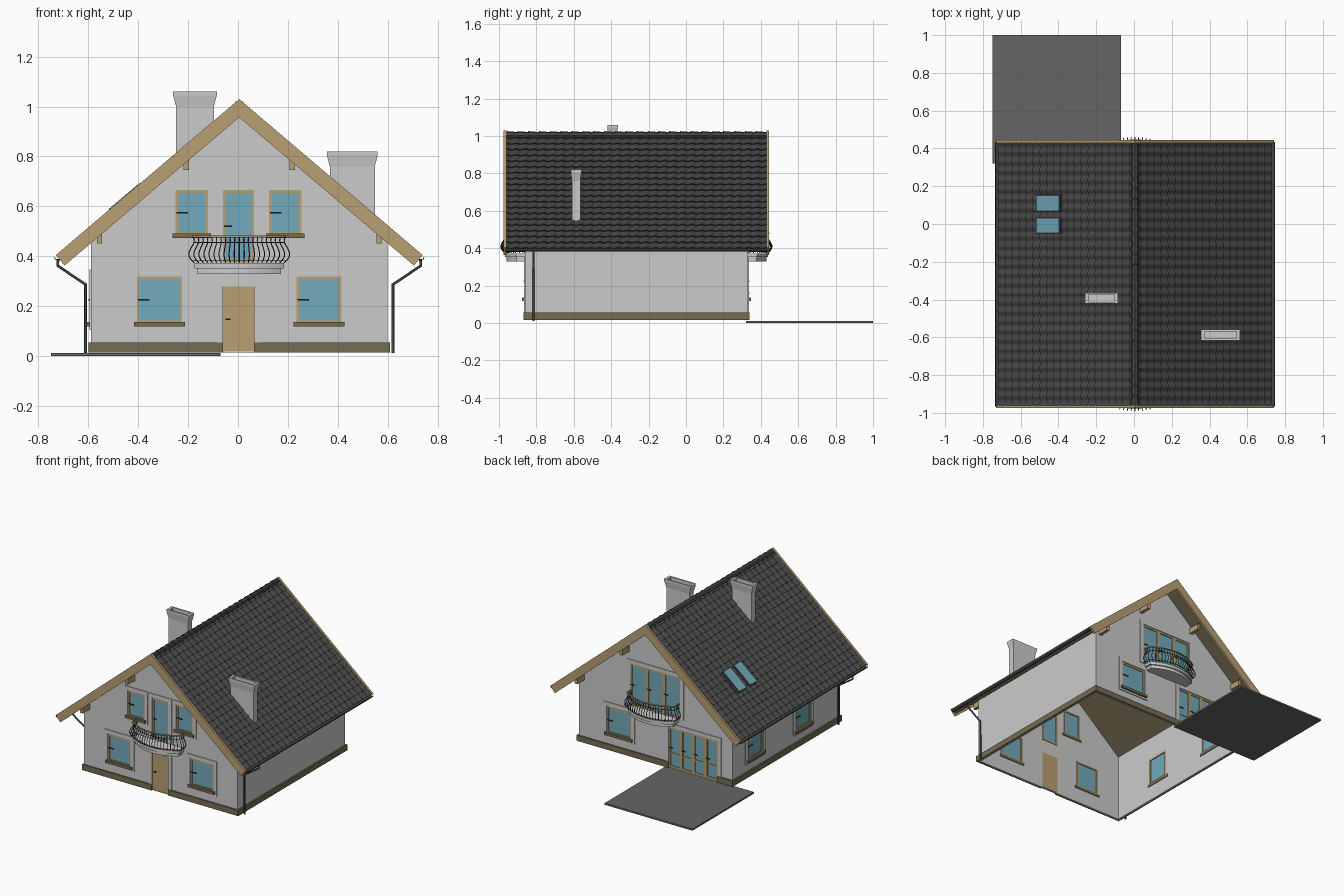
import bpy, bmesh, math
from mathutils import Matrix, Vector

if "Cube" in bpy.data.objects:
    bpy.data.objects.remove(bpy.data.objects["Cube"])

CX, APEX, SLOPE = 0.005, 1.03, 0.85
A = math.atan(SLOPE)
WOOD, GLASS, DARK = (.48, .35, .17, 1), (.17, .40, .50, 1), (.06, .06, .06, 1)
STONE, IRON, PAVE = (.18, .15, .085, 1), (.03, .03, .03, 1), (.13, .13, .13, 1)
ID = Matrix.Identity(4)
mats = {}

def paint(ob, color):
    if color:
        if color not in mats:
            mats[color] = bpy.data.materials.new("paint_%d" % len(mats))
            mats[color].diffuse_color = color
        ob.data.materials.append(mats[color])

def finish(name, bm, color=None, recalc=True):
    if recalc:
        bmesh.ops.recalc_face_normals(bm, faces=bm.faces)
    me = bpy.data.meshes.new(name)
    bm.to_mesh(me)
    bm.free()
    ob = bpy.data.objects.new(name, me)
    bpy.context.collection.objects.link(ob)
    paint(ob, color)
    return ob

def loft(bm, rings, caps=True):
    vs = [[bm.verts.new(p) for p in r] for r in rings]
    n = len(vs[0])
    for a, b in zip(vs, vs[1:]):
        for i in range(n):
            bm.faces.new((a[i], a[(i+1) % n], b[(i+1) % n], b[i]))
    if caps:
        bm.faces.new(vs[0][::-1])
        bm.faces.new(vs[-1])

def box(bm, x0, x1, y0, y1, z0, z1, M=ID):
    loft(bm, [[M @ Vector(p) for p in ((x0, y0, z), (x1, y0, z), (x1, y1, z), (x0, y1, z))]
              for z in (z0, z1)])

def prism(bm, pts, y0, y1):
    loft(bm, [[(x, y, z) for x, z in pts] for y in (y0, y1)])

def mirrored(pts):
    return [(CX + x, z) for x, z in pts] + [(CX - x, z) for x, z in pts[::-1] if x > 0]

def tubes(name, paths, radius, color, res=1):
    cu = bpy.data.curves.new(name, 'CURVE')
    cu.dimensions = '3D'
    cu.bevel_depth, cu.bevel_resolution, cu.use_fill_caps = radius, res, True
    for path in paths:
        sp = cu.splines.new('POLY')
        sp.points.add(len(path) - 1)
        for q, p in zip(sp.points, path):
            q.co = (*p, 1)
    ob = bpy.data.objects.new(name, cu)
    bpy.context.collection.objects.link(ob)
    paint(ob, color)

# wall frames: local x runs along the wall, -y points outward
FRONT = Matrix.Translation((0, -.86, 0))
BACK = Matrix.Translation((0, .33, 0)) @ Matrix.Rotation(math.pi, 4, 'Z')
LEFT = Matrix.Translation((-.59, 0, 0)) @ Matrix.Rotation(-math.pi/2, 4, 'Z')

holes, frames, glass, trims, sills, handles, door = [bmesh.new() for _ in range(7)]

def ring(bm, u0, u1, z0, z1, t, y0, y1, M, bottom=True):
    box(bm, u0, u0+t, y0, y1, z0, z1, M)
    box(bm, u1-t, u1, y0, y1, z0, z1, M)
    box(bm, u0+t, u1-t, y0, y1, z1-t, z1, M)
    if bottom:
        box(bm, u0+t, u1-t, y0, y1, z0, z0+t, M)

def opening(M, u0, u1, z0, z1, n=1, sill=True, bar=False):
    box(holes, u0, u1, -.05, .05, z0, z1, M)
    ring(trims, u0-.025, u1+.025, z0-(.025 if sill else 0), z1+.027, .025, -.006, .004, M, sill)
    w = (u1-u0) / n
    for i in range(n):
        a, b = u0+i*w, u0+(i+1)*w
        ring(frames, a, b, z0, z1, .012, -.002, .014, M)
        box(glass, a+.012, b-.012, .004, .008, z0+.012, z1-.012, M)
        zm = (z0+z1) / 2
        box(handles, a+.004, a+.05 if sill else a+.035, -.009, -.005, zm-.003, zm+.003, M)
        if bar:
            box(frames, a+.012, b-.012, 0, .012, z0+.09, z0+.102, M)
    if sill:
        box(sills, u0-.012, u1+.012, -.018, .015, z0-.012, z0+.006, M)

for u0, u1 in ((-.405, -.225), (.235, .415)):
    opening(FRONT, u0, u1, .13, .32)
for u0, u1 in ((-.25, -.12), (.125, .255)):
    opening(FRONT, u0, u1, .485, .665)
opening(FRONT, -.06, .065, .375, .665, sill=False)
opening(BACK, -.38, -.19, .13, .32)
opening(BACK, .10, .48, .02, .30, n=4, sill=False, bar=True)
opening(BACK, -.20, .19, .375, .665, n=3, sill=False)
for u in (-.08, .45):
    opening(LEFT, u-.085, u+.085, .13, .32)
# front door
box(holes, -.06, .065, -.05, .05, .02, .28, FRONT)
box(door, -.06, .065, .002, .012, .02, .28, FRONT)
box(handles, -.05, -.03, -.006, .002, .145, .151, FRONT)
ring(trims, -.085, .09, .02, .307, .025, -.006, .004, FRONT, False)

finish("window_frames", frames, WOOD)
finish("window_glass", glass, GLASS)
finish("opening_surrounds", trims)
finish("window_sills", sills, STONE)
finish("handles", handles, IRON)
finish("front_door", door, WOOD)

# hollow walls with gables, cut by the interior and the openings
bm = bmesh.new()
prism(bm, mirrored([(0, APEX-.05), (.595, APEX-.05-SLOPE*.595), (.595, .015)]), -.86, .33)
walls = finish("walls", bm)
bm = bmesh.new()
box(bm, -.58, .59, -.85, .32, -1, 2)
cutters = [finish("interior_cutter", bm), finish("opening_cutter", holes)]
for c in cutters:
    c.hide_render = True
    m = walls.modifiers.new("cut", 'BOOLEAN')
    m.operation, m.object, m.solver = 'DIFFERENCE', c, 'EXACT'
dg = bpy.context.evaluated_depsgraph_get()
dg.update()
cut = bpy.data.meshes.new_from_object(walls.evaluated_get(dg))
walls.modifiers.clear()
walls.data = cut
for c in cutters:
    bpy.data.objects.remove(c)

# plinth, left open at the doors
bm = bmesh.new()
for x0, x1, y0, y1 in ((-.60, -.06, -.87, -.858), (.065, .61, -.87, -.858), (-.10, .61, .328, .34),
                       (-.60, -.48, .328, .34), (-.60, -.588, -.858, .328), (.598, .61, -.858, .328)):
    box(bm, x0, x1, y0, y1, .015, .055)
finish("plinth", bm, STONE)
bm = bmesh.new()
box(bm, -.75, -.07, .32, 1.0, 0, .012)
finish("patio", bm, PAVE)

# roof boarding, barge boards and purlin ends
bm = bmesh.new()
prism(bm, mirrored([(0, APEX-.025), (.72, APEX-.025-SLOPE*.72), (.70, APEX-.053-SLOPE*.70), (0, APEX-.053)]),
      -.96, .43)
finish("roof_boarding", bm, STONE)
bm = bmesh.new()
for y in (-.975, .43):
    prism(bm, mirrored([(0, APEX), (.735, .405), (.70, .363), (0, .957)]), y, y+.015)
finish("barge_boards", bm, WOOD)
bm = bmesh.new()
for x, z in ((.212, .745), (.56, .452)):
    for s in (-1, 1):
        for y0, y1 in ((-.94, -.855), (.325, .41)):
            box(bm, CX+s*x-.011, CX+s*x+.011, y0, y1, z, z+.04)
finish("purlin_ends", bm, WOOD)

# roof tiles: stepped courses with a wave across
def on_roof(side, s, n, y):
    return Vector((CX + side*(s*math.cos(A) + n*math.sin(A)), y, APEX - s*math.sin(A) + n*math.cos(A)))

ROWS, WAVES, LEN = 20, 28, .958
bm = bmesh.new()
for side in (-1, 1):
    levels = []
    for i in range(ROWS):
        levels += [(i*LEN/ROWS, -.016), ((i+1)*LEN/ROWS, -.009)]
    levels.append((LEN, -.028))
    grid = [[bm.verts.new(on_roof(side, s, n + .004*math.cos(j*math.pi/3), -.96 + 1.39*j/(WAVES*6)))
             for j in range(WAVES*6 + 1)] for s, n in levels]
    for a, b in zip(grid, grid[1:]):
        for j in range(WAVES*6):
            f = (a[j], b[j], b[j+1], a[j+1])
            bm.faces.new(f if side > 0 else f[::-1])
finish("roof_tiles", bm, DARK, recalc=False)

# overlapping ridge caps
bm = bmesh.new()
for i in range(24):
    y = -.96 + 1.39*i/24
    loft(bm, [[(CX + r*math.cos(t*math.pi/4), yy, 1.004 + r*math.sin(t*math.pi/4)) for t in range(8)]
              for r, yy in ((.022, y), (.017, y+.062))])
finish("ridge_caps", bm, DARK)

# skylights on the left slope
fr, gl = bmesh.new(), bmesh.new()
for y0, y1 in ((-.05, .035), (.065, .155)):
    for bm, e, n in ((fr, 0, 0), (gl, .006, .003)):
        loft(bm, [[on_roof(-1, s, h, y) for s, y in ((.518+e, y0+e), (.689-e, y0+e), (.689-e, y1-e), (.518+e, y1-e))]
                  for h in (-.03, n)])
finish("skylight_frames", fr, DARK)
finish("skylight_glass", gl, GLASS)

# chimneys with flared, hollow tops
bm = bmesh.new()
for x0, x1, y0, y1, zt in ((-.248, -.097, -.415, -.37, 1.06), (.368, .548, -.61, -.565, .82)):
    def rect(e, z):
        return [(x, y, z if z else APEX-.035-SLOPE*abs(x-CX)) for x, y in
                ((x0-e, y0-e*.5), (x1+e, y0-e*.5), (x1+e, y1+e*.5), (x0-e, y1+e*.5))]
    loft(bm, [rect(0, None), rect(0, zt-.06), rect(.012, zt-.015), rect(.012, zt), rect(-.006, zt), rect(-.006, zt-.05)])
finish("chimneys", bm)

# gutters and downpipes
bm = bmesh.new()
for s in (-1, 1):
    arc = [(r*math.cos(t), r*math.sin(t)) for r, ts in ((.015, range(9)), (.012, range(8, -1, -1)))
           for t in [math.pi + k*math.pi/8 for k in ts]]
    prism(bm, [(CX + s*.727 + x, .398 + z) for x, z in arc], -.965, .435)
finish("gutters", bm, DARK)
tubes("downpipes", [[(CX+s*x, -.815, z) for x, z in ((.727, .39), (.727, .362), (.616, .287), (.616, .012))]
                    for s in (-1, 1)], .006, DARK, 2)

# balconies: curved slab, bellied iron balusters, rails
W, D, SIDE = .18, .108, .05
plan = [(-W, .012), (-W, .03)] + [(W*u/10, D-(D-SIDE)*(u/10)**2) for u in range(-10, 11)] + [(W, .03), (W, .012)]
BELLY = ((.375, 0), (.385, .012), (.40, .021), (.415, .022), (.432, .014), (.45, .003), (.465, 0), (.478, .004))

def spot(M, p, z, b=0):
    return M @ Vector((CX + p[0]*(1+b/W), -p[1]*(1+b/D), z))

slab, bars, rails, tops = bmesh.new(), [], [], []
for M in (FRONT, BACK @ Matrix.Translation((-2*CX, 0, 0))):
    edge = [(-W, -.003)] + plan[2:-2] + [(W, -.003)]
    for k, z0, z1 in ((.93, .33, .352), (1, .352, .373)):
        loft(slab, [[spot(M, (p[0]*k, p[1]*k), z) for p in edge] for z in (z0, z1)])
    bars += [[spot(M, p, z, b) for z, b in BELLY] for p in plan]
    path = [(-W, 0)] + plan + [(W, 0)]
    rails += [[spot(M, p, z, b) for p in path] for z, b in ((.382, .008), (.455, .002))]
    tops.append([spot(M, p, .48, .004) for p in path])
finish("balcony_slabs", slab)
tubes("balcony_balusters", bars, .0022, IRON)
tubes("balcony_rails", rails, .002, IRON)
tubes("balcony_handrails", tops, .005, WOOD)

for m in bpy.data.materials:
    if m.users and not m.is_grease_pencil:
        m.use_nodes = True
        m.node_tree.nodes["Principled BSDF"].inputs["Base Color"].default_value = m.diffuse_color
